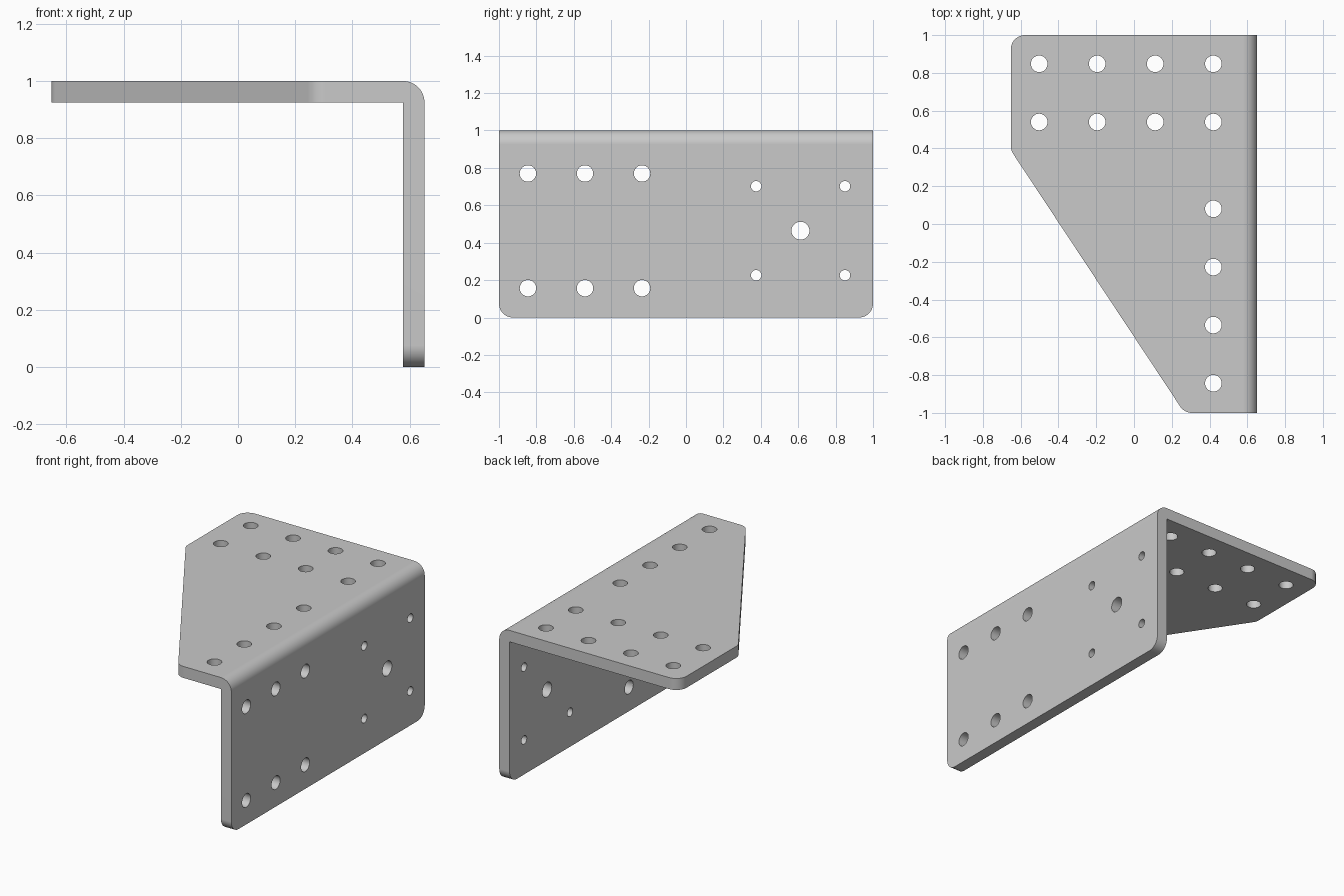
import bpy, bmesh, math
from mathutils import Vector, Matrix

cube = bpy.data.objects.get("Cube")
if cube:
    bpy.data.objects.remove(cube, do_unlink=True)

T = 0.075          # sheet thickness, also the corner radius
W = 0.652          # half width


def material(name, rgb):
    m = bpy.data.materials.new(name)
    m.use_nodes = True
    m.diffuse_color = (*rgb, 1)
    bsdf = next(n for n in m.node_tree.nodes if n.type == 'BSDF_PRINCIPLED')
    bsdf.inputs["Base Color"].default_value = (*rgb, 1)
    return m


def rounded(points, steps=12):
    """Outline from (a, b, radius) corners, with each corner filleted."""
    out = []
    for i, (a, b, r) in enumerate(points):
        p = Vector((a, b))
        if not r:
            out.append(p)
            continue
        u = (Vector(points[i - 1][:2]) - p).normalized()
        v = (Vector(points[(i + 1) % len(points)][:2]) - p).normalized()
        half = u.angle(v) / 2
        centre = p + (u + v).normalized() * r / math.sin(half)
        start = p + u * r / math.tan(half) - centre
        end = p + v * r / math.tan(half) - centre
        for k in range(steps + 1):
            # sweep directions by blending, weighted for equal angles
            t, sweep = k / steps, start.angle(end)
            arm = start * math.sin((1 - t) * sweep) + end * math.sin(t * sweep)
            out.append(centre + arm / math.sin(sweep))
    return out


def to_object(bm, name):
    bmesh.ops.recalc_face_normals(bm, faces=bm.faces)
    mesh = bpy.data.meshes.new(name)
    bm.to_mesh(mesh)
    bm.free()
    obj = bpy.data.objects.new(name, mesh)
    bpy.context.collection.objects.link(obj)
    return obj


def prism(name, outline, place, depth):
    """Extrude a 2D outline; place maps each point into 3D."""
    bm = bmesh.new()
    face = bm.faces.new([bm.verts.new(place(*p)) for p in outline])
    side = bmesh.ops.extrude_face_region(bm, geom=[face])
    verts = [g for g in side["geom"] if isinstance(g, bmesh.types.BMVert)]
    bmesh.ops.translate(bm, verts=verts, vec=depth)
    return to_object(bm, name)


def boolean(obj, cutter, operation):
    mod = obj.modifiers.new("cut", 'BOOLEAN')
    mod.operation, mod.solver, mod.object = operation, 'EXACT', cutter
    bpy.ops.object.modifier_apply(modifier=mod.name)
    bpy.data.objects.remove(cutter, do_unlink=True)


# Bent sheet: L profile with a rounded outer bend, run past both ends
profile = rounded([(-W - 0.2, 1, 0), (W, 1, T), (W, -0.2, 0), (W - T, -0.2, 0),
                   (W - T, 1 - T, 0), (-W - 0.2, 1 - T, 0)])
bracket = prism("angle_bracket", profile, lambda x, z: (x, -1.2, z), (0, 2.4, 0))
bpy.context.view_layer.objects.active = bracket
bracket.select_set(True)

# Trim to the tapered top outline, then to the rounded side outline
top = rounded([(1, 1, 0), (-W, 1, T), (-W, 0.39, T), (0.267, -1, T), (1, -1, 0)])
boolean(bracket, prism("top_trim", top, lambda x, y: (x, y, -1), (0, 0, 3)), 'INTERSECT')
side = rounded([(-1, 1.2, 0), (-1, 0, T), (1, 0, T), (1, 1.2, 0)])
boolean(bracket, prism("side_trim", side, lambda y, z: (-1, y, z), (2, 0, 0)), 'INTERSECT')

# Holes: the top flange drills along z, the side flange along x
top_holes = [(x, y, 0.044) for x in (-0.502, -0.195, 0.112, 0.42) for y in (0.848, 0.54)]
top_holes += [(0.42, y, 0.044) for y in (0.08, -0.228, -0.535, -0.843)]
side_holes = [(y, z, 0.044) for y in (-0.845, -0.54, -0.235) for z in (0.77, 0.157)]
side_holes += [(y, z, 0.028) for y in (0.375, 0.85) for z in (0.702, 0.226)]
side_holes.append((0.612, 0.464, 0.048))

drills = bmesh.new()


def drill(matrix, r):
    bmesh.ops.create_cone(drills, cap_ends=True, segments=32, radius1=r, radius2=r,
                          depth=0.2, matrix=matrix)


for x, y, r in top_holes:
    drill(Matrix.Translation((x, y, 1 - T / 2)), r)
for y, z, r in side_holes:
    drill(Matrix.Translation((W - T / 2, y, z)) @ Matrix.Rotation(math.pi / 2, 4, 'Y'), r)
boolean(bracket, to_object(drills, "drills"), 'DIFFERENCE')

# Finish: one grey metal, smooth bends with crisp edges
bracket.data.materials.clear()
bracket.data.materials.append(material("grey_metal", (0.585, 0.585, 0.585)))
bpy.ops.object.shade_smooth_by_angle(angle=math.radians(30))
weighted = bracket.modifiers.new("flat_face_normals", 'WEIGHTED_NORMAL')
weighted.keep_sharp = True
